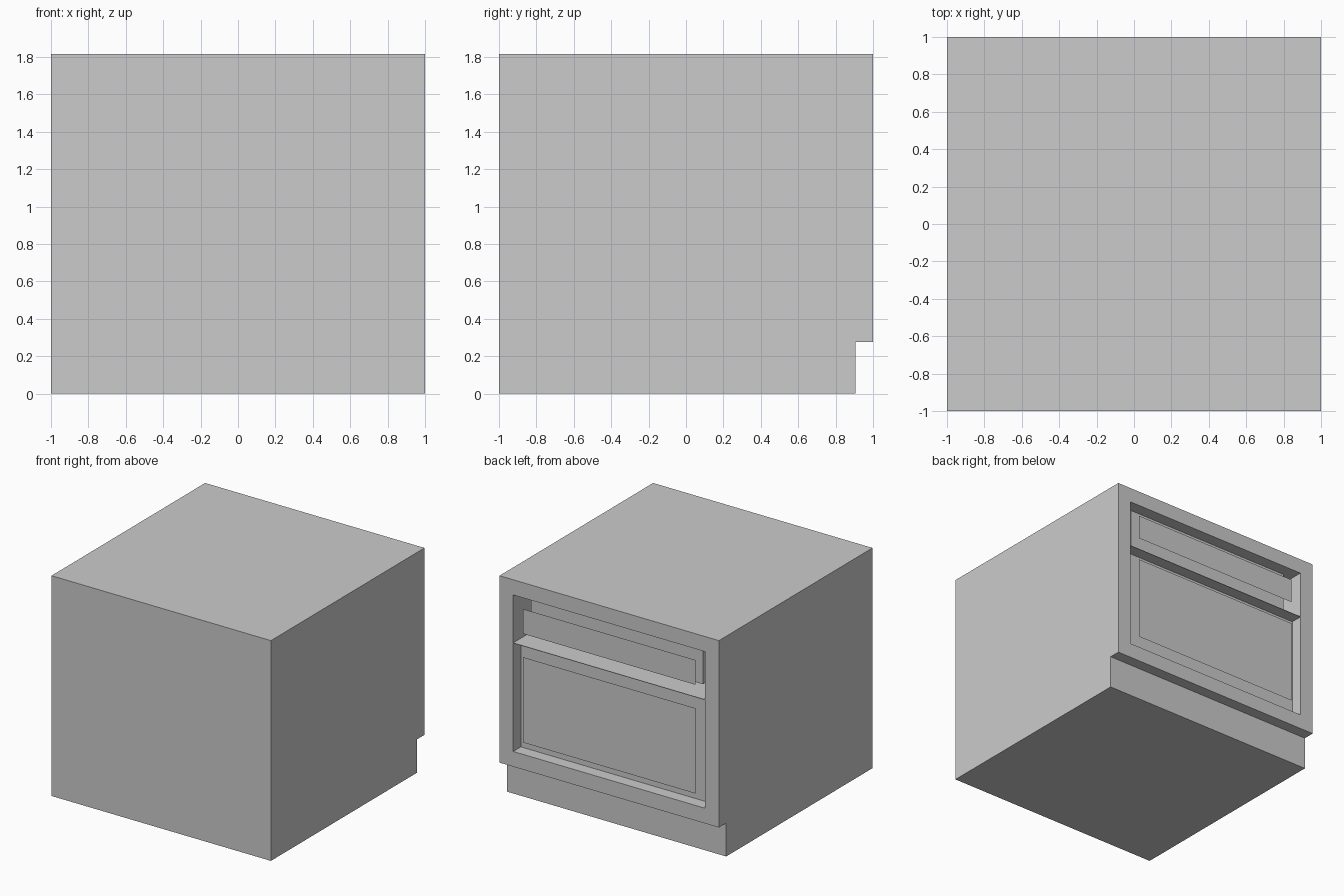
import bpy, bmesh

if "Cube" in bpy.data.objects:
    bpy.data.objects.remove(bpy.data.objects["Cube"])

TOP = 1.815      # cabinet height
KICK = 0.275     # toe kick height
SHELF = 1.293    # height of the thin divider
IN = 0.875       # half width of the opening
PANEL = 0.785    # half width of the fronts


def add_object(name, bm):
    bmesh.ops.recalc_face_normals(bm, faces=bm.faces)
    mesh = bpy.data.meshes.new(name)
    bm.to_mesh(mesh)
    bm.free()
    obj = bpy.data.objects.new(name, mesh)
    bpy.context.collection.objects.link(obj)
    return obj


def prism(name, profile, x0, x1):
    """Extrude a (y, z) profile along x."""
    bm = bmesh.new()
    face = bm.faces.new([bm.verts.new((x0, y, z)) for y, z in profile])
    ext = bmesh.ops.extrude_face_region(bm, geom=[face])
    verts = [v for v in ext["geom"] if isinstance(v, bmesh.types.BMVert)]
    bmesh.ops.translate(bm, verts=verts, vec=(x1 - x0, 0, 0))
    return add_object(name, bm)


def box(name, x0, x1, y0, y1, z0, z1):
    return prism(name, [(y0, z0), (y1, z0), (y1, z1), (y0, z1)], x0, x1)


def plate(name, x0, x1, y, z0, z1):
    """Flat sheet facing +y."""
    mesh = bpy.data.meshes.new(name)
    mesh.from_pydata([(x0, y, z0), (x0, y, z1), (x1, y, z1), (x1, y, z0)],
                     [], [(0, 1, 2, 3)])
    obj = bpy.data.objects.new(name, mesh)
    bpy.context.collection.objects.link(obj)
    return obj


def cut(target, cutter):
    cutter.hide_render = True
    mod = target.modifiers.new("opening", 'BOOLEAN')
    mod.operation = 'DIFFERENCE'
    mod.solver = 'EXACT'
    mod.object = cutter
    bpy.context.view_layer.objects.active = target
    bpy.ops.object.modifier_apply(modifier=mod.name)
    bpy.data.objects.remove(cutter)


# Cabinet shell with toe kick along the +y side
cabinet = prism("cabinet", [(-1, 0), (0.905, 0), (0.905, KICK),
                            (1, KICK), (1, TOP), (-1, TOP)], -1, 1)

# Shallow door recess and deep drawer bay, leaving a thin shelf between
cut(cabinet, box("door_recess", -IN, IN, 0.9, 1.2, 0.4, SHELF - 0.002))
cut(cabinet, box("drawer_bay", -IN, IN, -0.5, 1.2, SHELF + 0.002, 1.69))

# Drawer body hanging in its bay
box("drawer_body", -PANEL, PANEL, -0.4, 0.9, 1.36, 1.688)

# Thin front panels and handle plates
plate("drawer_panel", -PANEL, PANEL, 0.998, 1.393, 1.597)
plate("drawer_handle", -0.19, 0.19, 1.0, 1.45, 1.543)
plate("door_panel", -PANEL, PANEL, 0.998, 0.497, 1.2)
plate("door_handle", -0.665, -0.285, 1.0, 1.01, 1.103)
